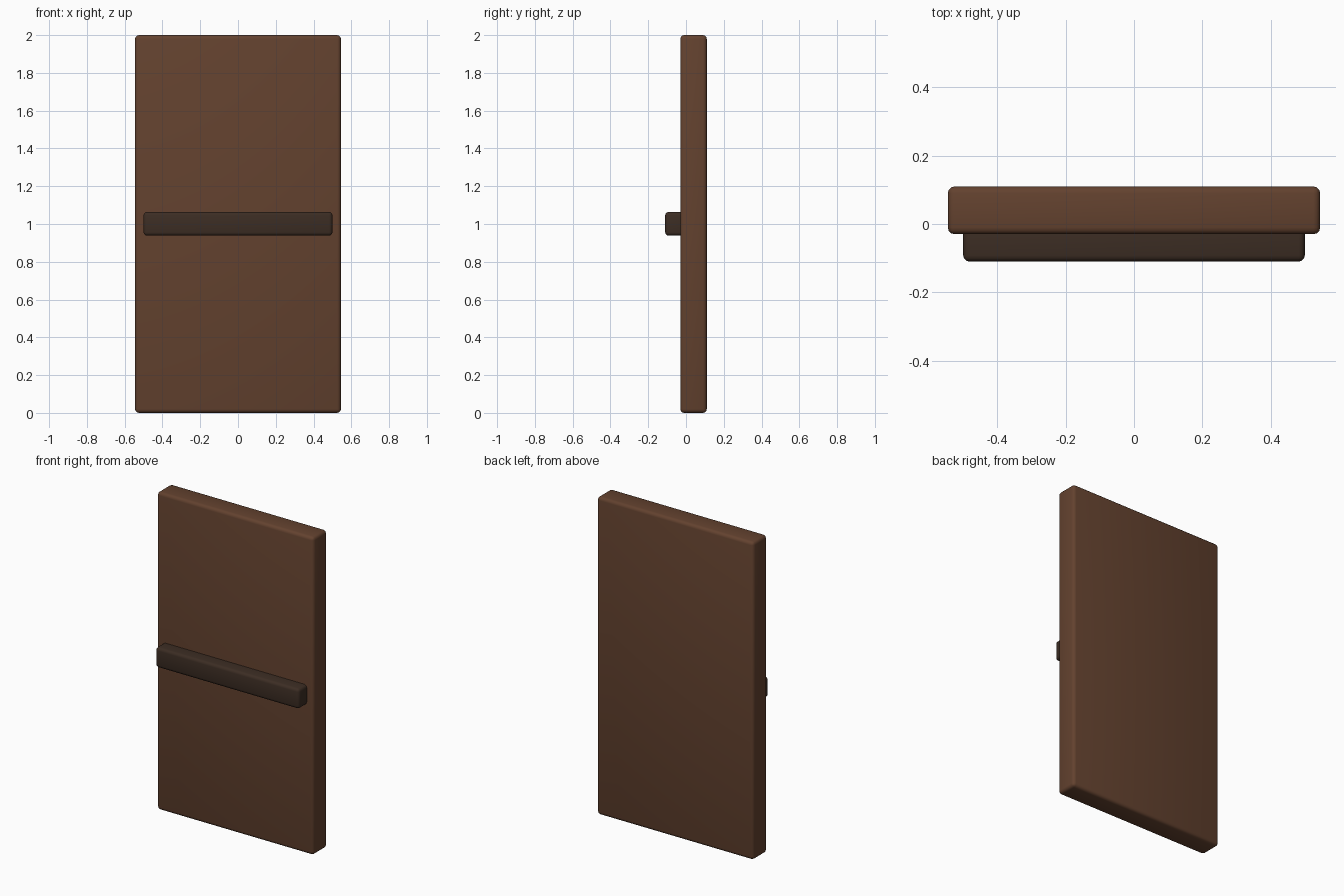
import bpy
import math

cube = bpy.data.objects.get("Cube")
if cube:
    bpy.data.objects.remove(cube, do_unlink=True)


def make_material(name, color):
    mat = bpy.data.materials.new(name)
    mat.use_nodes = True
    mat.diffuse_color = color
    mat.node_tree.nodes["Principled BSDF"].inputs["Base Color"].default_value = color
    return mat


def rounded_box(name, low, high, bevel, mat):
    """Box between two corners with softly rounded edges."""
    center = [(a + b) / 2 for a, b in zip(low, high)]
    bpy.ops.mesh.primitive_cube_add(size=1, location=center)
    obj = bpy.context.object
    obj.name = name
    obj.scale = [b - a for a, b in zip(low, high)]
    bpy.ops.object.transform_apply(location=False, rotation=False, scale=True)
    mod = obj.modifiers.new("rounded_edges", "BEVEL")
    mod.width = bevel
    mod.segments = 3
    bpy.ops.object.modifier_apply(modifier=mod.name)
    bpy.ops.object.shade_smooth_by_angle(angle=math.radians(35))
    obj.data.materials.append(mat)
    return obj


brown_wood = make_material("brown wood", (0.125, 0.054, 0.028, 1))
dark_wood = make_material("dark wood", (0.045, 0.026, 0.017, 1))

# Upright slab
rounded_box("door_panel", (-0.545, -0.03, 0), (0.545, 0.11, 2), 0.02, brown_wood)

# Horizontal bar across the front, its back edge sunk into the slab
rounded_box("cross_bar", (-0.5, -0.11, 0.938), (0.5, 0.015, 1.064), 0.018, dark_wood)
